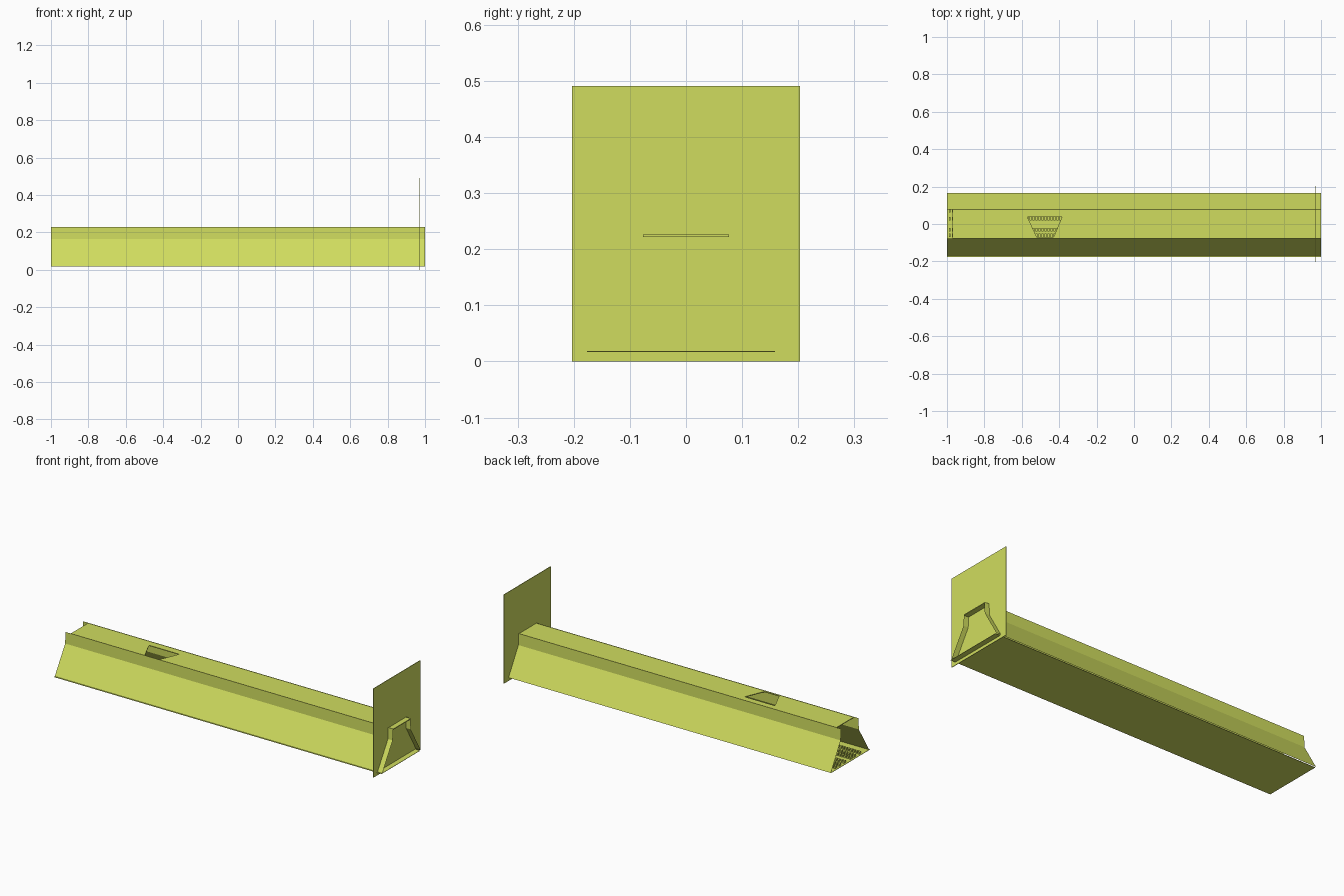
import bpy, bmesh

if "Cube" in bpy.data.objects:
    bpy.data.objects.remove(bpy.data.objects["Cube"])

mat = bpy.data.materials.new("yellow_green")
mat.diffuse_color = (0.63, 0.72, 0.113, 1)
mat.use_nodes = True
mat.node_tree.nodes["Principled BSDF"].inputs["Base Color"].default_value = mat.diffuse_color


def make(name, build):
    """Create one object from a function that fills a bmesh."""
    bm = bmesh.new()
    build(bm)
    me = bpy.data.meshes.new(name)
    bm.to_mesh(me)
    bm.free()
    me.materials.append(mat)
    ob = bpy.data.objects.new(name, me)
    bpy.context.collection.objects.link(ob)
    return ob


def prism(bm, outline, z0, z1):
    """Solid plate with the given counter-clockwise xy outline."""
    lo = [bm.verts.new((x, y, z0)) for x, y in outline]
    hi = [bm.verts.new((x, y, z1)) for x, y in outline]
    bm.faces.new(lo[::-1])
    bm.faces.new(hi)
    n = len(lo)
    for i in range(n):
        j = (i + 1) % n
        bm.faces.new((lo[i], lo[j], hi[j], hi[i]))


def rect(x0, x1, y0, y1):
    return [(x0, y0), (x1, y0), (x1, y1), (x0, y1)]


# Folded sheet side walls: sloping skirt and upright lip
def wall(side, foot):
    def build(bm):
        profile = [(foot, 0.018), (side * 0.079, 0.165), (side * 0.077, 0.228)]
        rows = [[bm.verts.new((x, y, z)) for x in (-1, 1)] for y, z in profile]
        for a, b in zip(rows, rows[1:]):
            quad = (a[0], a[1], b[1], b[0])
            bm.faces.new(quad if side < 0 else quad[::-1])
    return build


make("front_wall", wall(-1, -0.170))
make("back_wall", wall(1, 0.165))

# Floor sheet
make("floor", lambda bm: prism(bm, rect(-1, 1, -0.176, 0.159), 0.0165, 0.0185))

# Upright end plate that crosses the channel
make("end_plate", lambda bm: (prism(bm, rect(0.968, 0.971, -0.203, 0.203), 0, 0.491)))


# Lid with a tapered opening: four pieces around the hole
def lid(bm):
    z0, z1 = 0.222, 0.226
    x0, x1, y0, y1 = -0.97, 1, -0.077, 0.077
    hole = [(-0.52, -0.07), (-0.43, -0.07), (-0.385, 0.038), (-0.57, 0.038)]
    corners = rect(x0, x1, y0, y1)
    grid = {}
    for z in (z0, z1):
        grid[z] = ([bm.verts.new((*p, z)) for p in corners],
                   [bm.verts.new((*p, z)) for p in hole])
    for i in range(4):
        j = (i + 1) % 4
        lo, li = grid[z0]
        uo, ui = grid[z1]
        bm.faces.new((uo[i], uo[j], ui[j], ui[i]))
        bm.faces.new((lo[j], lo[i], li[i], li[j]))
        bm.faces.new((lo[i], lo[j], uo[j], uo[i]))
        bm.faces.new((li[j], li[i], ui[i], ui[j]))


make("lid", lid)


# Rows of small studs on the floor
def studs(bm):
    for k in range(122):
        x = -0.985 + k * 0.016
        for y in (-0.105, -0.06, -0.03, 0.028, 0.07, 0.105):
            prism(bm, rect(x - 0.005, x + 0.005, y - 0.009, y + 0.009), 0.0185, 0.03)


make("floor_studs", studs)
